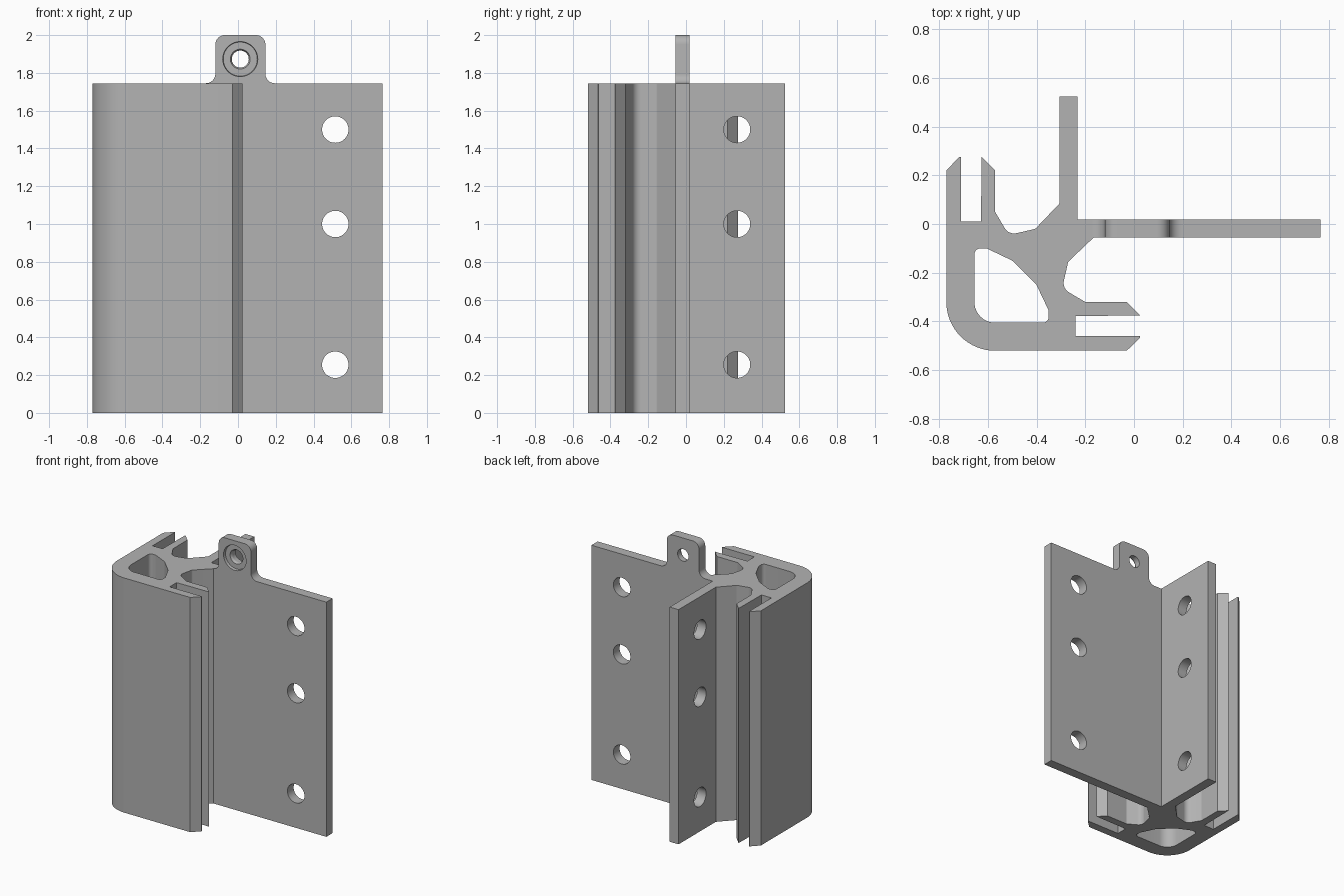
import bpy, bmesh, math
from mathutils import Vector, Matrix

cube = bpy.data.objects.get("Cube")
if cube:
    bpy.data.objects.remove(cube, do_unlink=True)

HEIGHT = 1.745
FLANGE_FRONT, FLANGE_BACK = -0.055, 0.018

metal = bpy.data.materials.new("grey metal")
metal.use_nodes = True
GREY = (0.45, 0.45, 0.45, 1)
metal.diffuse_color = GREY
metal.node_tree.nodes["Principled BSDF"].inputs["Base Color"].default_value = GREY


def rounded(points, steps=10):
    """Outline from (x, y) or (x, y, corner radius) points."""
    out = []
    for i, p in enumerate(points):
        c = Vector(p[:2])
        if len(p) == 2:
            new = [c]
        else:
            a = (Vector(points[i - 1][:2]) - c).normalized()
            b = (Vector(points[(i + 1) % len(points)][:2]) - c).normalized()
            half = a.angle(b) / 2
            mid = c + (a + b).normalized() * p[2] / math.sin(half)
            start = c + a * p[2] / math.tan(half) - mid
            end = c + b * p[2] / math.tan(half) - mid
            turn = math.atan2(start.x * end.y - start.y * end.x, start.dot(end))
            new = [mid + Matrix.Rotation(turn * k / steps, 2) @ start for k in range(steps + 1)]
        for q in new:
            if not out or (q - out[-1]).length > 1e-4:
                out.append(q)
    if (out[0] - out[-1]).length < 1e-4:
        out.pop()
    return out


def make_object(name, bm):
    bmesh.ops.recalc_face_normals(bm, faces=bm.faces)
    mesh = bpy.data.meshes.new(name)
    bm.to_mesh(mesh)
    bm.free()
    mesh.materials.append(metal)
    obj = bpy.data.objects.new(name, mesh)
    bpy.context.collection.objects.link(obj)
    return obj


def prism(name, outline, place, depth):
    """Extrude an outline; place turns a 2D point into a 3D one."""
    bm = bmesh.new()
    face = bm.faces.new([bm.verts.new(place(p)) for p in outline])
    moved = bmesh.ops.extrude_face_region(bm, geom=[face])["geom"]
    bmesh.ops.translate(bm, vec=depth, verts=[v for v in moved if isinstance(v, bmesh.types.BMVert)])
    return make_object(name, bm)


def drill(name, centre, axis, r1, r2, length):
    """Round cutter; r1 is the radius at the low end of the axis."""
    bm = bmesh.new()
    turn = Vector((0, 0, 1)).rotation_difference(Vector(axis)).to_matrix().to_4x4()
    bmesh.ops.create_cone(bm, cap_ends=True, segments=48, radius1=r1, radius2=r2, depth=length,
                          matrix=Matrix.Translation(centre) @ turn)
    return make_object(name, bm)


def cut(target, cutter):
    cutter.hide_render = True
    mod = target.modifiers.new("cut", "BOOLEAN")
    mod.operation, mod.solver, mod.object = "DIFFERENCE", "EXACT", cutter
    bpy.context.view_layer.objects.active = target
    bpy.ops.object.modifier_apply(modifier=mod.name)
    bpy.data.objects.remove(cutter, do_unlink=True)


def swap(p):
    """Mirror a profile point across the corner's diagonal."""
    return (p[1] - 0.25, p[0] + 0.25) + tuple(p[2:])


# Corner extrusion: one half of the profile, mirrored for the other
half = [(-0.165, FLANGE_FRONT), (-0.27, -0.155, 0.02), (-0.295, -0.264, 0.045),
        (-0.2, -0.32), (-0.03, -0.32), (0.025, -0.375), (-0.24, -0.378),
        (-0.24, -0.46), (0.025, -0.46), (0.025, -0.467), (-0.03, -0.52)]
profile = [(-0.232, FLANGE_BACK), (0.765, FLANGE_BACK), (0.765, FLANGE_FRONT)]
profile += half + [(-0.77, -0.52, 0.2)] + [swap(p) for p in reversed(half)]
profile += [(-0.305, 0.523), (-0.232, 0.523)]
flat = lambda p: (p.x, p.y, 0)
body = prism("corner_extrusion", rounded(profile, 16), flat, (0, 0, HEIGHT))

# Hollow core
core_half = [(-0.4, -0.25, 0.03), (-0.35, -0.355, 0.02), (-0.35, -0.405, 0.025)]
core = core_half + [(-0.655, -0.405, 0.085)] + [swap(p) for p in reversed(core_half)]
cut(body, prism("core_cutter", rounded(core), lambda p: (p.x, p.y, -0.1), (0, 0, HEIGHT + 0.2)))

# Screw holes through both flanges
for z in (0.255, 1.0, 1.5):
    cut(body, drill("hole_cutter", (0.515, -0.02, z), (0, 1, 0), 0.07, 0.07, 0.2))
    cut(body, drill("hole_cutter", (-0.268, 0.27, z), (1, 0, 0), 0.07, 0.07, 0.16))

# Hanging tab with flared foot
left, right, top = -0.12, 0.145, 2.0
tab_outline = [(left - 0.05, HEIGHT), (left, HEIGHT, 0.05), (left, top, 0.05),
               (right, top, 0.05), (right, HEIGHT, 0.05), (right + 0.05, HEIGHT)]
tab = prism("hanging_tab", rounded(tab_outline), lambda p: (p.x, FLANGE_FRONT, p.y),
            (0, FLANGE_BACK - FLANGE_FRONT, 0))

# Stepped bore in the tab
bore = Vector((0.012, 0, 1.873))
for y, r1, r2, length in ((0, 0.045, 0.045, 0.3), (-0.06, 0.097, 0.09, 0.05),
                          (-0.035, 0.06, 0.045, 0.03)):
    cut(tab, drill("bore_cutter", bore + Vector((0, y, 0)), (0, 1, 0), r1, r2, length))

# Smooth curves, crisp edges
for obj in (body, tab):
    bpy.ops.object.select_all(action="DESELECT")
    obj.select_set(True)
    bpy.context.view_layer.objects.active = obj
    bpy.ops.object.shade_smooth_by_angle(angle=math.radians(20))
